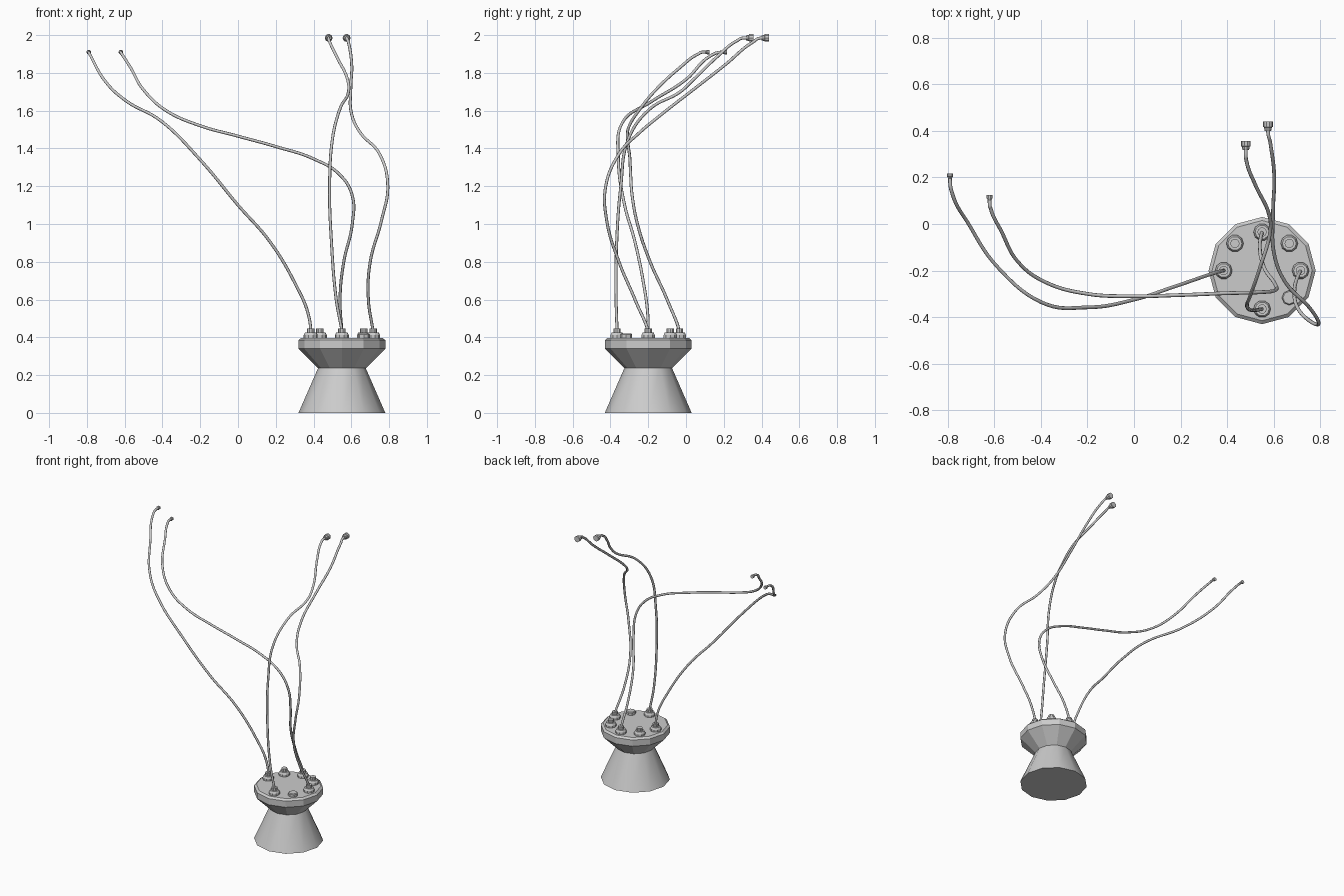
import bpy, bmesh, math
from mathutils import Matrix, Vector

if "Cube" in bpy.data.objects:
    bpy.data.objects.remove(bpy.data.objects["Cube"])

CX, CY = 0.55, -0.20      # pedestal axis


def lathe(name, profile, sides, loc, to_back=False, smooth=None):
    """Closed solid of revolution from (radius, height) pairs."""
    bm = bmesh.new()
    rings = []
    for r, h in profile:
        rings.append([bm.verts.new((r * math.cos(2 * math.pi * i / sides),
                                    r * math.sin(2 * math.pi * i / sides), h))
                      for i in range(sides)])
    for a, b in zip(rings, rings[1:]):
        for i in range(sides):
            j = (i + 1) % sides
            bm.faces.new((a[i], a[j], b[j], b[i]))
    bm.faces.new(rings[0][::-1])
    bm.faces.new(rings[-1])
    if to_back:   # turn the axis from +z to +y
        bmesh.ops.transform(bm, matrix=Matrix.Rotation(-math.pi / 2, 4, 'X'), verts=bm.verts)
    me = bpy.data.meshes.new(name)
    bm.to_mesh(me)
    bm.free()
    ob = bpy.data.objects.new(name, me)
    ob.location = loc
    bpy.context.collection.objects.link(ob)
    if smooth:
        bpy.ops.object.select_all(action='DESELECT')
        ob.select_set(True)
        bpy.context.view_layer.objects.active = ob
        bpy.ops.object.shade_smooth_by_angle(angle=math.radians(smooth))
    return ob


def hose(name, points, radius=0.008):
    """Smooth tube that leaves upward and arrives heading to the back."""
    cu = bpy.data.curves.new(name, 'CURVE')
    cu.dimensions = '3D'
    cu.bevel_depth = radius
    cu.bevel_resolution = 2
    cu.resolution_u = 8
    cu.use_fill_caps = True
    sp = cu.splines.new('BEZIER')
    sp.bezier_points.add(len(points) - 1)
    for bp, p in zip(sp.bezier_points, points):
        bp.co = p
        bp.handle_left_type = bp.handle_right_type = 'AUTO'
    for bp, d in ((sp.bezier_points[0], Vector((0, 0, 0.04))),
                  (sp.bezier_points[-1], Vector((0, 0.04, 0)))):
        bp.handle_left_type = bp.handle_right_type = 'FREE'
        bp.handle_left = bp.co - d
        bp.handle_right = bp.co + d
    ob = bpy.data.objects.new(name, cu)
    bpy.context.collection.objects.link(ob)


# pedestal: flared foot and faceted head
lathe("pedestal_foot", [(0.23, 0), (0.125, 0.24)], 12, (CX, CY, 0), smooth=40)
lathe("pedestal_head", [(0.12, 0.23), (0.23, 0.34), (0.23, 0.385), (0.215, 0.397)],
      12, (CX, CY, 0))

# ring of fittings on the head; the 315 degree one is only a low plug
for deg in (0, 45, 90, 135, 180, 270, 315):
    a = math.radians(deg)
    loc = (CX + 0.165 * math.cos(a), CY + 0.165 * math.sin(a), 0.39)
    if deg == 315:
        lathe("plug", [(0.032, 0), (0.032, 0.025), (0.027, 0.03)], 8, loc)
    else:
        lathe("fitting", [(0.037, 0), (0.037, 0.022), (0.03, 0.036),
                          (0.02, 0.036), (0.02, 0.056)], 10, loc)

# hoses: points run from fitting to nozzle
hose("left_outer_hose", [
    (0.385, -0.20, 0.42), (0.37, -0.203, 0.53), (0.31, -0.222, 0.67),
    (0.17, -0.27, 0.905), (0, -0.325, 1.10), (-0.2, -0.358, 1.34),
    (-0.4, -0.335, 1.54), (-0.59, -0.18, 1.65), (-0.71, 0.0, 1.765),
    (-0.78, 0.13, 1.89), (-0.79, 0.20, 1.91)])
hose("left_inner_hose", [
    (0.55, -0.035, 0.42), (0.54, -0.10, 0.60), (0.56, -0.19, 0.80),
    (0.605, -0.257, 1.0), (0.605, -0.285, 1.15), (0.54, -0.293, 1.26),
    (0.4, -0.297, 1.345), (0.2, -0.305, 1.41), (0, -0.31, 1.465),
    (-0.2, -0.30, 1.52), (-0.38, -0.25, 1.60), (-0.5, -0.16, 1.71),
    (-0.57, -0.03, 1.83), (-0.615, 0.065, 1.90), (-0.62, 0.105, 1.91)])
hose("right_inner_hose", [
    (0.55, -0.365, 0.42), (0.52, -0.37, 0.60), (0.495, -0.367, 0.90),
    (0.485, -0.345, 1.20), (0.50, -0.305, 1.45), (0.54, -0.19, 1.61),
    (0.585, -0.03, 1.70), (0.58, 0.04, 1.765), (0.52, 0.17, 1.89),
    (0.483, 0.27, 1.97), (0.48, 0.32, 1.985)])
hose("right_outer_hose", [
    (0.715, -0.20, 0.42), (0.69, -0.27, 0.60), (0.70, -0.355, 0.80),
    (0.76, -0.42, 1.02), (0.793, -0.425, 1.20), (0.75, -0.355, 1.37),
    (0.65, -0.25, 1.48), (0.602, -0.13, 1.58), (0.597, 0.05, 1.72),
    (0.602, 0.21, 1.845), (0.585, 0.35, 1.96), (0.575, 0.41, 1.985)])

# nozzles facing the back: stem and wider head
for name, loc, s in (("left_outer_nozzle", (-0.79, 0.193, 1.91), 0.6),
                     ("left_inner_nozzle", (-0.62, 0.1, 1.91), 0.6),
                     ("right_inner_nozzle", (0.48, 0.317, 1.985), 1),
                     ("right_outer_nozzle", (0.575, 0.4, 1.985), 1)):
    lathe(name, [(0.014 * s, 0), (0.017 * s, 0.015 * s), (0.021 * s, 0.017 * s),
                 (0.021 * s, 0.04 * s)], 10, loc, to_back=True)
